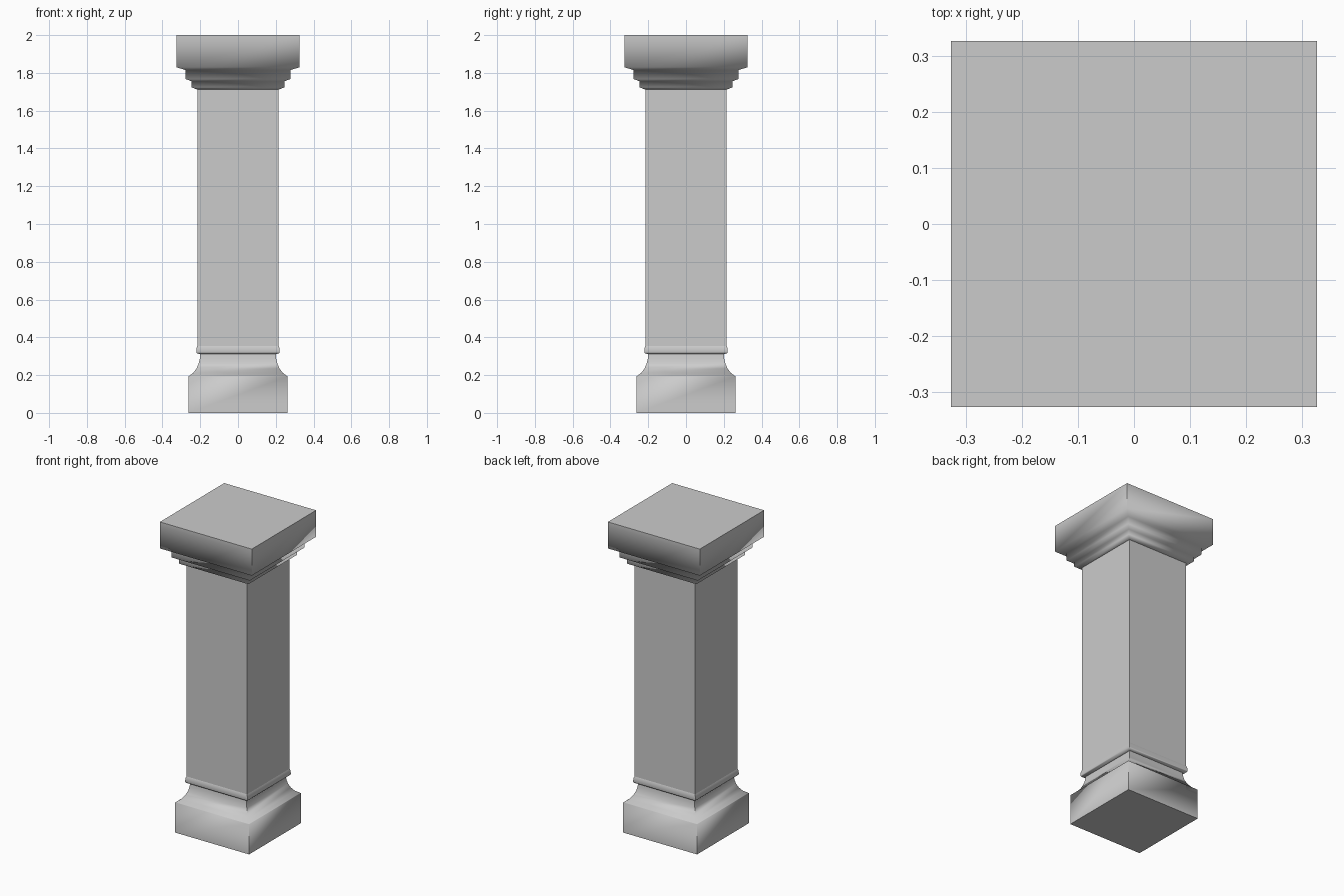
import bpy, bmesh, math

if "Cube" in bpy.data.objects:
    bpy.data.objects.remove(bpy.data.objects["Cube"])


def square_sweep(name, profile, cap_bottom=False, cap_top=False):
    """Stack square rings (half_width, z) into one moulded part."""
    bm = bmesh.new()
    rings = [[bm.verts.new((sx * r, sy * r, z))
              for sx, sy in ((-1, -1), (1, -1), (1, 1), (-1, 1))]
             for r, z in profile]
    for lo, hi in zip(rings, rings[1:]):
        for i in range(4):
            j = (i + 1) % 4
            bm.faces.new((lo[i], lo[j], hi[j], hi[i]))
    if cap_bottom:
        bm.faces.new(rings[0][::-1])
    if cap_top:
        bm.faces.new(rings[-1])
    mesh = bpy.data.meshes.new(name)
    bm.to_mesh(mesh)
    bm.free()
    obj = bpy.data.objects.new(name, mesh)
    bpy.context.collection.objects.link(obj)
    bpy.ops.object.select_all(action='DESELECT')
    obj.select_set(True)
    bpy.context.view_layer.objects.active = obj
    bpy.ops.object.shade_smooth_by_angle(angle=math.radians(80))
    return obj


# Plinth with a concave cove and a small collar ring
cove = [(0.26, 0.195), (0.237, 0.212), (0.22, 0.235),
        (0.208, 0.262), (0.202, 0.288), (0.20, 0.311)]
collar = [(0.218, 0.315), (0.221, 0.322), (0.219, 0.345), (0.215, 0.355)]
square_sweep("base", [(0.262, 0.0), (0.262, 0.193)] + cove + collar, cap_bottom=True)

# Plain square shaft
square_sweep("shaft", [(0.215, 0.355), (0.215, 1.712)])

# Stepped capital with sloped undersides and a heavy top slab
steps = [(0.215, 1.712), (0.246, 1.723), (0.246, 1.756),
         (0.278, 1.767), (0.278, 1.815), (0.326, 1.830), (0.326, 2.0)]
square_sweep("capital", steps, cap_top=True)
